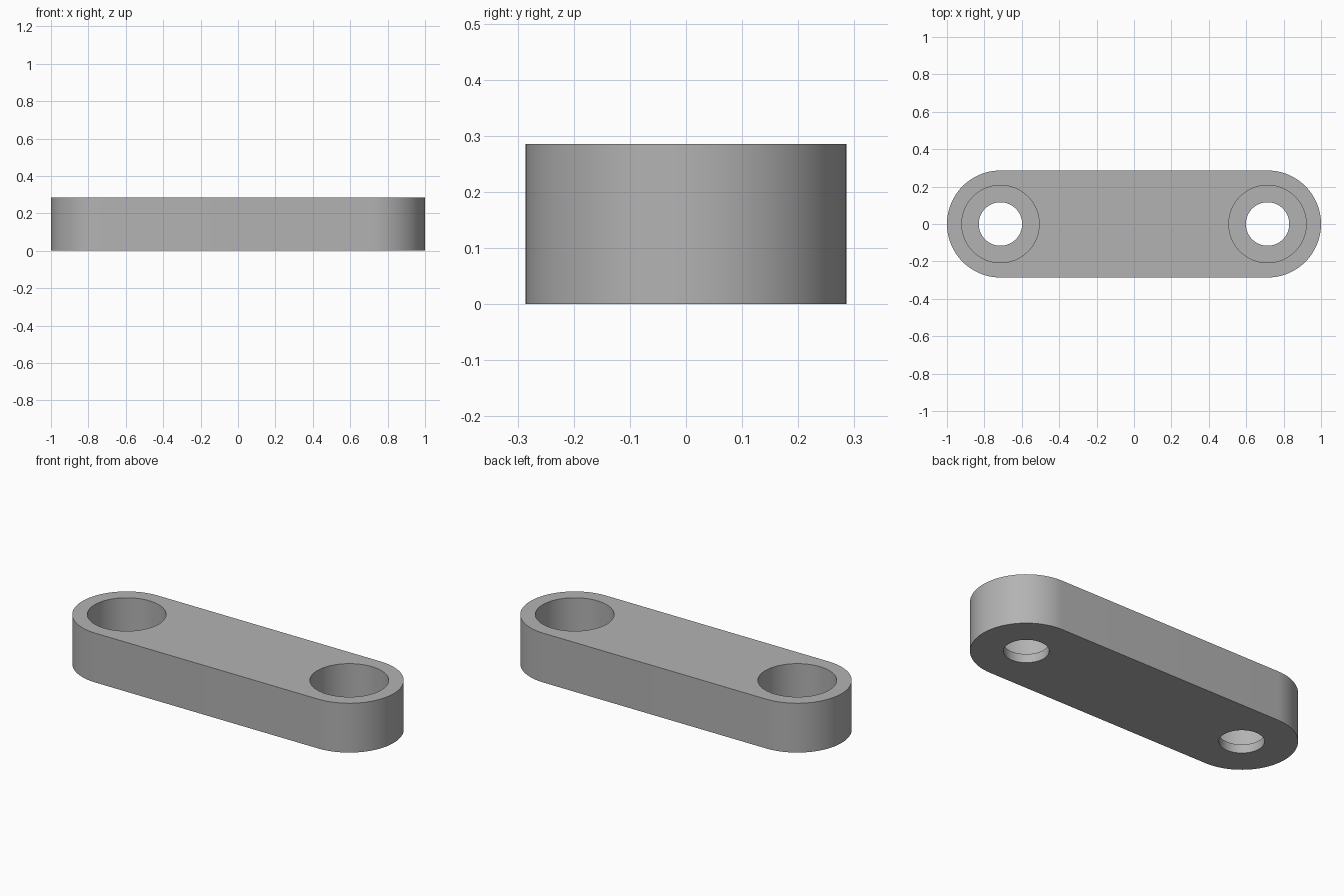
import bpy, bmesh
from math import cos, sin, pi, radians

HEIGHT = 0.286
RADIUS = 0.286
CENTRE = 1.0 - RADIUS
FLOOR = 0.05
SEGMENTS = 96

cube = bpy.data.objects.get("Cube")
if cube:
    bpy.data.objects.remove(cube, do_unlink=True)

grey = bpy.data.materials.new("plain_grey")
grey.use_nodes = True
colour = (0.45, 0.45, 0.45, 1)
grey.diffuse_color = colour
grey.node_tree.nodes["Principled BSDF"].inputs["Base Color"].default_value = colour


def arc(cx, radius, start, sweep, steps):
    angles = [start + sweep * i / steps for i in range(steps + 1)]
    return [(cx + radius * cos(a), radius * sin(a)) for a in angles]


def prism(name, outline, bottom, top):
    """Extrude a closed outline into a solid."""
    bm = bmesh.new()
    face = bm.faces.new([bm.verts.new((x, y, bottom)) for x, y in outline])
    extruded = bmesh.ops.extrude_face_region(bm, geom=[face])["geom"]
    verts = [g for g in extruded if isinstance(g, bmesh.types.BMVert)]
    bmesh.ops.translate(bm, verts=verts, vec=(0, 0, top - bottom))
    bmesh.ops.recalc_face_normals(bm, faces=bm.faces)
    mesh = bpy.data.meshes.new(name)
    bm.to_mesh(mesh)
    bm.free()
    obj = bpy.data.objects.new(name, mesh)
    bpy.context.collection.objects.link(obj)
    mesh.materials.append(grey)
    return obj


# Bar with two rounded ends
half = SEGMENTS // 2
outline = arc(CENTRE, RADIUS, -pi / 2, pi, half) + arc(-CENTRE, RADIUS, pi / 2, pi, half)
bar = prism("link_bar", outline, 0, HEIGHT)
bpy.context.view_layer.objects.active = bar

# Wide counterbore from above and a narrow through hole at each end
for side in (-1, 1):
    for name, radius, bottom in (("counterbore", 0.207, FLOOR), ("through_hole", 0.116, -0.1)):
        circle = arc(side * CENTRE, radius, 0, 2 * pi, SEGMENTS)[:-1]
        cutter = prism(name + "_cutter", circle, bottom, HEIGHT + 0.1)
        cut = bar.modifiers.new(name, "BOOLEAN")
        cut.operation = "DIFFERENCE"
        cut.solver = "EXACT"
        cut.object = cutter
        bpy.ops.object.modifier_apply(modifier=cut.name)
        bpy.data.objects.remove(cutter, do_unlink=True)

# Smooth round walls, crisp rims
bpy.ops.object.select_all(action="DESELECT")
bar.select_set(True)
bpy.ops.object.shade_smooth_by_angle(angle=radians(30))
